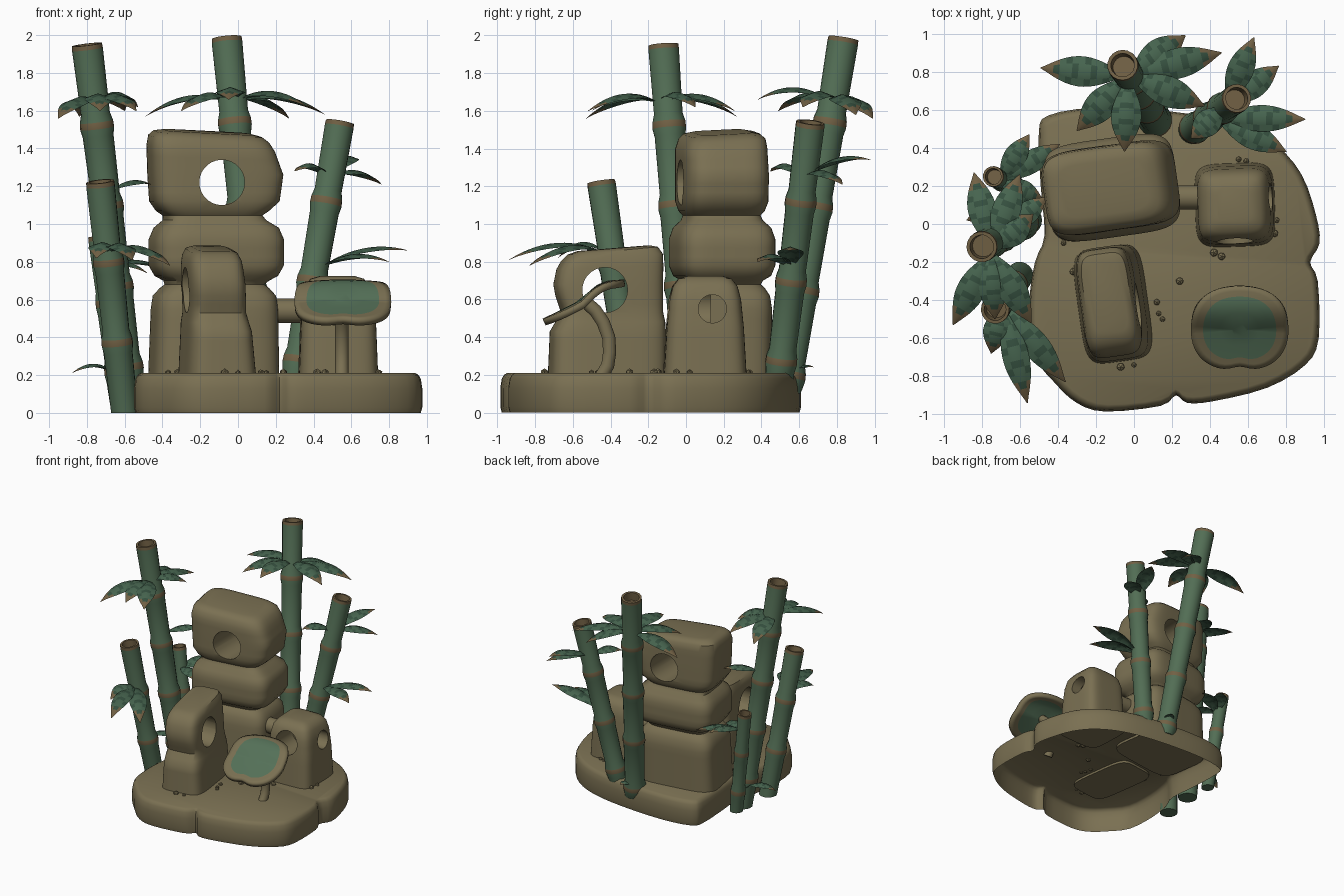
import bpy, bmesh, math, random
from mathutils import Vector, Matrix

if "Cube" in bpy.data.objects:
    bpy.data.objects.remove(bpy.data.objects["Cube"])

random.seed(4)


def mat(name, rgb):
    m = bpy.data.materials.new(name)
    m.diffuse_color = (*rgb, 1)
    m.use_nodes = True
    m.node_tree.nodes["Principled BSDF"].inputs["Base Color"].default_value = m.diffuse_color
    return m


STONE = mat("khaki_stone", (0.195, 0.162, 0.085))
BAMBOO = mat("bamboo_green", (0.085, 0.155, 0.090))
LEAF = mat("leaf_green", (0.062, 0.128, 0.078))
LEAF_DARK = mat("leaf_dark_green", (0.036, 0.080, 0.050))
BROWN = mat("node_brown", (0.165, 0.118, 0.058))
PAD = mat("pad_green", (0.090, 0.165, 0.098))


def smooth(ob, angle):
    bpy.ops.object.select_all(action='DESELECT')
    ob.select_set(True)
    bpy.context.view_layer.objects.active = ob
    bpy.ops.object.shade_smooth_by_angle(angle=math.radians(angle))


def finish(name, bm, mats, angle=45, fix=True):
    if fix:
        bmesh.ops.recalc_face_normals(bm, faces=bm.faces)
    me = bpy.data.meshes.new(name)
    bm.to_mesh(me)
    bm.free()
    for m in mats:
        me.materials.append(m)
    ob = bpy.data.objects.new(name, me)
    bpy.context.collection.objects.link(ob)
    smooth(ob, angle)
    return ob


def bridge(bm, rings, closed=True):
    """Skin consecutive vertex rings, returning one list of faces per band."""
    bands = []
    for a, b in zip(rings, rings[1:]):
        n = len(a)
        bands.append([bm.faces.new((a[i], a[(i + 1) % n], b[(i + 1) % n], b[i]))
                      for i in range(n if closed else n - 1)])
    return bands


def rock(name, pivot, turn, sections, power=0.4, n=48):
    """Stack of rounded rectangles: (z, dx, dy, half_x, half_y, slope_x, slope_y)."""
    full = []
    for a, b in zip(sections, sections[1:]):
        k = max(1, round((b[0] - a[0]) / .05))
        full += [[u + (v - u) * i / k for u, v in zip(a, b)] for i in range(k)]
    full.append(sections[-1])
    bm = bmesh.new()
    rings = []
    rot = Matrix.Rotation(math.radians(turn), 3, 'Z')
    for z, dx, dy, hx, hy, sx, sy in full:
        ring = []
        for i in range(n):
            a = 2 * math.pi * (i + 0.5) / n
            c, s = math.cos(a), math.sin(a)
            x = dx + hx * math.copysign(abs(c) ** power, c)
            y = dy + hy * math.copysign(abs(s) ** power, s)
            ring.append(bm.verts.new(rot @ Vector((x, y, 0)) + Vector((*pivot, z + sx * x + sy * y))))
        rings.append(ring)
    bridge(bm, rings)
    bm.faces.new(rings[0])
    bm.faces.new(rings[-1])
    return finish(name, bm, [STONE], 50)


def drill(ob, center, axis, r, depth):
    """Cut a round hole through a rock."""
    bm = bmesh.new()
    q = Vector(axis).to_track_quat('Z', 'Y').to_matrix().to_4x4()
    bmesh.ops.create_cone(bm, cap_ends=True, segments=28, radius1=r, radius2=r, depth=depth,
                          matrix=Matrix.Translation(center) @ q)
    cut = finish("hole_cutter", bm, [STONE])
    mod = ob.modifiers.new("hole", 'BOOLEAN')
    mod.object, mod.operation, mod.solver = cut, 'DIFFERENCE', 'EXACT'
    bpy.context.view_layer.objects.active = ob
    bpy.ops.object.modifier_apply(modifier=mod.name)
    bpy.data.objects.remove(cut)
    smooth(ob, 40)


# base slab: lobed outline, hollow underneath
outline = [(-.50, .48), (-.45, .57), (-.2, .61), (.2, .59), (.52, .53), (.74, .42), (.88, .26), (.955, .05),
           (.975, -.1), (.925, -.2), (.965, -.3), (.97, -.6), (.9, -.74), (.7, -.86), (.42, -.93), (.28, -.94),
           (.22, -.9), (.14, -.955), (-.15, -.985), (-.3, -.94), (-.42, -.83), (-.53, -.68), (-.55, -.42),
           (-.52, -.2), (-.47, -.06), (-.49, .2)]
pts = []
for i in range(len(outline)):
    p0, p1, p2, p3 = (Vector(outline[(i + k) % len(outline)]) for k in (-1, 0, 1, 2))
    for t in (0, .33, .67):
        pts.append(p1 + .5 * t * (p2 - p0 + t * (2 * p0 - 5 * p1 + 4 * p2 - p3 + t * (3 * (p1 - p2) + p3 - p0))))
bm = bmesh.new()
rings = [[bm.verts.new((.2 + (x - .2) * k, -.18 + (y + .18) * k, z)) for x, y in pts]
         for z, k in ((0, .99), (.03, 1), (.13, 1), (.18, .99), (.2, .975), (.21, .955))]
bridge(bm, rings)
bm.faces.new(rings[-1])
finish("base_slab", bm, [STONE], 50)

# stacked stone tower with a round window
tower = rock("stone_tower", (-.125, .19), 8, [
    (.19, -.005, -.01, .335, .25, 0, 0), (.55, 0, 0, .325, .245, 0, 0), (.62, 0, 0, .315, .235, 0, 0),
    (.66, 0, 0, .28, .21, 0, 0), (.68, 0, 0, .255, .19, 0, 0), (.70, .01, 0, .27, .20, 0, 0),
    (.725, .01, 0, .315, .24, 0, 0), (.78, .01, 0, .345, .26, 0, 0), (.92, .01, 0, .345, .26, 0, 0),
    (.98, .01, 0, .32, .24, 0, 0), (1.02, 0, 0, .265, .20, 0, 0), (1.045, -.01, 0, .255, .19, 0, 0),
    (1.07, -.01, 0, .29, .21, 0, 0), (1.12, 0, 0, .335, .225, 0, 0), (1.26, .005, 0, .35, .225, 0, 0),
    (1.40, -.02, 0, .33, .222, -.04, .04), (1.45, -.03, .005, .31, .21, -.05, .05),
    (1.475, -.035, .005, .28, .185, -.05, .05), (1.485, -.035, .005, .23, .14, -.05, .05)])
drill(tower, (-.085, .18, 1.22), (0, 1, 0), .12, 1)

# front stone with a side window and overhanging head
front = rock("front_stone", (-.11, -.42), 8, [
    (.19, .0, 0, .185, .305, 0, 0), (.43, -.005, .005, .168, .3, 0, 0), (.48, -.01, .02, .16, .285, 0, 0),
    (.53, -.012, .03, .15, .265, 0, 0), (.62, -.015, .015, .148, .28, 0, 0), (.68, -.02, .01, .15, .285, 0, 0),
    (.77, -.025, .02, .145, .278, 0, .04), (.82, -.025, .03, .138, .265, 0, .08), (.855, -.025, .035, .12, .235, 0, .09),
    (.868, -.025, .04, .09, .19, 0, .08)])
drill(front, (-.11, -.43, .65), (1, 0, 0), .12, 1)

# small side stone with front and side openings
small = rock("side_stone", (.53, .1), 2, [
    (.19, 0, 0, .21, .22, 0, 0), (.45, 0, 0, .2, .205, 0, 0), (.60, -.005, 0, .19, .19, 0, 0),
    (.67, -.005, 0, .172, .172, 0, 0), (.71, -.005, 0, .14, .14, 0, 0), (.725, -.005, 0, .09, .09, 0, 0)])
drill(small, (.53, -.02, .56), (0, 1, 0), .10, .3)
drill(small, (.68, .14, .55), (1, 0, 0), .075, .3)


def tube(name, pts, r, side, material, n=14):
    """Round bar swept through points; side is a direction square to the path."""
    bm = bmesh.new()
    rings = []
    side = Vector(side)
    for i, p in enumerate(pts):
        d = Vector(pts[min(i + 1, len(pts) - 1)]) - Vector(pts[max(i - 1, 0)])
        other = d.normalized().cross(side)
        rings.append([bm.verts.new(Vector(p) + r * (math.cos(2 * math.pi * k / n) * side
                                                    + math.sin(2 * math.pi * k / n) * other)) for k in range(n)])
    bridge(bm, rings)
    bm.faces.new(rings[0])
    bm.faces.new(rings[-1])
    return finish(name, bm, [material])


tube("connecting_bar", [(.1, .14, .54), (.25, .14, .54), (.42, .14, .54)], .065, (0, 0, 1), STONE)
tube("pad_stem", [(.55, -.45, .19), (.55, -.415, .25), (.55, -.405, .32), (.55, -.41, .40), (.55, -.44, .48),
                  (.55, -.48, .54), (.55, -.52, .575)], .036, (1, 0, 0), STONE)

# lobed lily pad, tilted to the front, green centre and khaki rim
bm = bmesh.new()
n, steps = 56, (.15, .4, .6, .75, .88, 1.0)
rings = []
for k in steps:
    ring = []
    for i in range(n):
        a = 2 * math.pi * i / n
        notch = 1 + .05 * math.sin(2 * a) ** 2 - .11 * math.exp(-((a - 1.5 * math.pi) / .25) ** 2)
        x, y = .255 * k * notch * math.cos(a), .22 * k * notch * math.sin(a)
        z = .585 + .55 * y - .2 * x * x + .03 * math.sin(2.2 * math.pi * y / .4) * (y > 0)
        z += .25 * (y * y if y < 0 else 0)
        ring.append(bm.verts.new((.555 + x, -.545 + y, z)))
    rings.append(ring)
bands = bridge(bm, rings)
for band in bands[3:]:
    for f in band:
        f.material_index = 1
bm.faces.new(rings[0])
pad = finish("lily_pad", bm, [PAD, STONE], 60)
mod = pad.modifiers.new("thickness", 'SOLIDIFY')
mod.thickness, mod.offset = .038, 0


def bamboo(name, base, top, r, spacing=.43, n=18):
    """Jointed hollow cane with brown node bands, cut level at its foot."""
    base, top = Vector(base), Vector(top)
    axis = top - base
    length = axis.length
    q = axis.to_track_quat('Z', 'Y')
    prof = [(length - .07, .7 * r, 1), (length, .76 * r, 1), (length, .98 * r, 1), (length - .025, r, 0)]
    d = length - spacing
    while d > .06:
        prof += [(d + .06, .94 * r, 0), (d + .018, 1.08 * r, 1), (d - .018, 1.1 * r, 0), (d - .06, r, 0)]
        d -= spacing
    prof.append((0, .95 * r, 0))
    bm = bmesh.new()
    rings = [[bm.verts.new(base + q @ Vector((rr * math.cos(2 * math.pi * i / n), rr * math.sin(2 * math.pi * i / n), h)))
              for i in range(n)] for h, rr, _ in prof]
    for v in rings[-1]:
        v.co.z = base.z
    for band, (_, _, brown) in zip(bridge(bm, rings), prof):
        for f in band:
            f.material_index = brown
    bm.faces.new(rings[0]).material_index = 1
    bm.faces.new(rings[-1])
    finish(name, bm, [BAMBOO, BROWN], 45)


bamboo("bamboo_left_tall", (-.56, .02, 0), (-.80, -.12, 1.95), .082)
bamboo("bamboo_left_mid", (-.60, -.27, 0), (-.73, -.45, 1.225), .076)
bamboo("bamboo_left_small", (-.625, .2, .04), (-.74, .25, .935), .055, .36)
bamboo("bamboo_back_tall", (.12, .53, .1), (-.06, .835, 1.985), .082, .455)
bamboo("bamboo_back_mid", (.296, .488, .13), (.54, .66, 1.54), .077)


def leaves(name, base, tips, width=.075, lift=.13):
    """Whorl of arched, folded blades running from one base to each tip."""
    bm = bmesh.new()
    base = Vector(base)
    for tip in tips:
        tip = Vector(tip)
        mid = (base + tip) / 2 + Vector((0, 0, lift))
        side = (tip - base).cross(Vector((0, 0, 1))).normalized()
        rows = []
        seg = 14
        for i in range(seg + 1):
            t = i / seg
            p = (1 - t) ** 2 * base + 2 * t * (1 - t) * mid + t * t * tip
            w = width * max(math.sin(math.pi * t ** 1.1), .03)
            rows.append([bm.verts.new(p + side * w * u - Vector((0, 0, .35 * w * abs(u)))) for u in (-1, -.5, 0, .5, 1)])
        for i, band in enumerate(bridge(bm, rows, closed=False)):
            for j, f in enumerate(band):
                tip_zone = i >= seg - 2 or (i == seg - 3 and j in (0, 3))
                f.material_index = 2 if tip_zone else (1 if (i + (j in (1, 2))) % 3 == 0 else 0)
    finish(name, bm, [LEAF, LEAF_DARK, BROWN], 60, fix=False)


# leaf whorls growing from the canes
leaves("leaves_left_tall", (-.75, -.14, 1.64), [(-.95, -.53, 1.56), (-.73, -.50, 1.60), (-.54, -.52, 1.60),
                                                (-.53, .05, 1.62), (-.84, .27, 1.57), (-.60, .26, 1.60)], lift=.14)
leaves("leaves_left_tall_mid", (-.68, -.04, 1.17), [(-.46, .14, 1.21)], .06, .08)
leaves("leaves_left_mid", (-.69, -.42, .84), [(-.75, -.68, .82), (-.56, -.94, .81), (-.36, -.83, .78)], .07, .15)
leaves("leaves_left_small", (-.71, .22, .76), [(-.39, .42, .76), (-.55, .47, .80), (-.48, .13, .74)], .06, .1)
leaves("leaves_left_low", (-.64, .1, .2), [(-.88, .02, .21)], .05, .11)
leaves("leaves_back_tall", (-.03, .78, 1.64), [(-.49, .82, 1.57), (-.30, .49, 1.60), (-.05, .38, 1.66),
                                               (.27, .99, 1.56), (.46, .90, 1.58), (.37, .62, 1.62)], .08, .15)
leaves("leaves_back_mid", (.48, .62, 1.24), [(.63, .98, 1.34), (.76, .83, 1.21), (.30, .45, 1.28)], .07, .12)
leaves("leaves_back_mid_low", (.42, .56, .76), [(.90, .55, .86), (.80, .38, .80)], .07, .12)
leaves("leaves_back_low", (.12, .55, .2), [(.16, .68, .24)], .04, .06)

# scattered pebbles around the stones
bm = bmesh.new()
for x, y in ((.13, -.47), (.15, -.5), (.12, -.41), (.24, -.3), (.55, .34), (.59, .33), (.62, .31), (.42, -.15),
             (.46, -.17), (.75, .02), (.74, -.05), (-.07, -.75), (.0, -.74), (-.32, -.25), (-.37, -.1)):
    m = Matrix.Translation((x, y, .212)) @ Matrix.Rotation(random.uniform(0, 3), 4, 'Z')
    bmesh.ops.create_icosphere(bm, subdivisions=1, radius=random.uniform(.014, .024), matrix=m)
finish("pebbles", bm, [STONE], 20)
